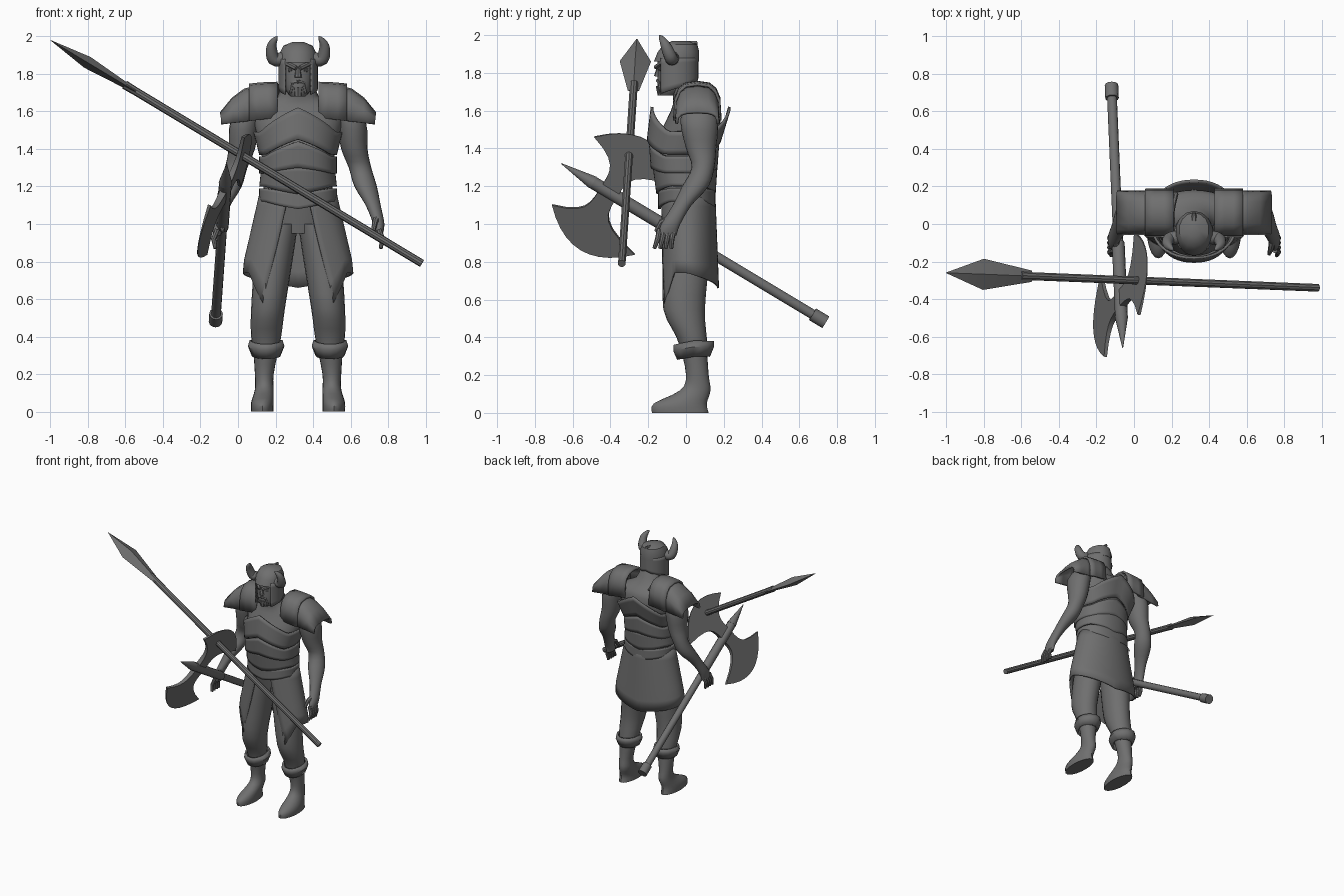
import bpy, bmesh, math
from math import sin, cos, pi, radians
from mathutils import Vector

cube = bpy.data.objects.get("Cube")
if cube:
    bpy.data.objects.remove(cube)

grey = bpy.data.materials.new("stone_grey")
grey.use_nodes = True
tone = (.16, .16, .16, 1)
grey.diffuse_color = tone
grey.node_tree.nodes["Principled BSDF"].inputs["Base Color"].default_value = tone

middle = .32  # the figure stands off centre
parts = []


def at(side, out, y, z):
    return Vector((middle + side * out, y, z))


def power(value, exponent):
    return math.copysign(abs(value) ** exponent, value)


def circle(count):
    return [2 * pi * i / count for i in range(count)]


def fractions(count):
    return [i / count for i in range(count + 1)]


def finish(name, bm, thickness):
    bmesh.ops.recalc_face_normals(bm, faces=bm.faces)
    mesh = bpy.data.meshes.new(name)
    bm.to_mesh(mesh)
    bm.free()
    mesh.materials.append(grey)
    obj = bpy.data.objects.new(name, mesh)
    bpy.context.collection.objects.link(obj)
    if thickness:
        shell = obj.modifiers.new("thickness", 'SOLIDIFY')
        shell.thickness = thickness
        shell.offset = 0
    parts.append(obj)
    return obj


def skin(name, rows, closed=True, caps=True, thickness=0):
    """Skin a list of point rows."""
    bm = bmesh.new()
    verts = [[bm.verts.new(point) for point in row] for row in rows]
    count = len(rows[0])
    for low, high in zip(verts, verts[1:]):
        for i in range(count if closed else count - 1):
            j = (i + 1) % count
            bm.faces.new((low[i], low[j], high[j], high[i]))
    if closed and caps:
        bm.faces.new(verts[0])
        bm.faces.new(verts[-1])
    return finish(name, bm, thickness)


def flowing(keys, steps):
    """Smooth curve through the key rings."""
    keys = [Vector(key) for key in keys]
    result = [keys[0]]
    for i in range(len(keys) - 1):
        start, end = keys[i], keys[i + 1]
        leave = (end - keys[max(i - 1, 0)]) / 2
        arrive = (keys[min(i + 2, len(keys) - 1)] - start) / 2
        for t in fractions(steps)[1:]:
            ease = t * t * (3 - 2 * t)
            result.append(start.lerp(end, ease) + leave * t * (1 - t) ** 2
                          - arrive * t * t * (1 - t))
    return result


def loft(name, side, rings, sides=20, steps=3, caps=True, thickness=0):
    """Level rings given as height, distance out, y, half width, half depth."""
    rows = [[at(side, out + width * sin(a), y - depth * cos(a), z)
             for a in circle(sides)]
            for z, out, y, width, depth in flowing(rings, steps)]
    return skin(name, rows, True, caps, thickness)


def tube(name, points, radii, sides=10, flat=1, across=(1, 0, 0)):
    """Round or flattened tube along a path."""
    points = [Vector(point) for point in points]
    rows = []
    for i, point in enumerate(points):
        tangent = points[min(i + 1, len(points) - 1)] - points[max(i - 1, 0)]
        tangent.normalize()
        u = Vector(across)
        u = (u - tangent * u.dot(tangent)).normalized()
        v = tangent.cross(u) * flat
        rows.append([point + radii[i] * (u * cos(a) + v * sin(a)) for a in circle(sides)])
    return skin(name, rows)


def peak(base, rise):
    """Edge height with a chevron at front and back."""
    def height(a):
        off_centre = min(a % pi, pi - a % pi)
        return base + rise * max(0, 1 - off_centre)
    return height


def plate_band(name, bottom, top, low, high):
    """Armour round the trunk; low and high give half width, front and back."""
    rows = []
    for t in fractions(5):
        width, front, back = Vector(low).lerp(Vector(high), t)
        row = []
        for a in circle(48):
            y = (front + back) / 2 - (back - front) / 2 * power(cos(a), .9)
            z = bottom(a) + (top(a) - bottom(a)) * t
            row.append(at(1, width * power(sin(a), .9), y, z))
        rows.append(row)
    skin(name, rows, True, False, .014)


def wrap(name, opening, shape, thickness):
    """Sheet wrapped round the back, open at the front by a changing angle."""
    rows = []
    for t in fractions(6):
        row = []
        for i in range(-24, 25):
            reach = abs(i) / 24
            a = pi - reach * (pi - opening(t))
            out, y, z = shape(a, t, reach)
            row.append(at(power(i, 0), out, y, z))
        rows.append(row)
    skin(name, rows, False, False, thickness)


# Trunk, neck and head
loft("torso", 1, [(.95, 0, .02, .15, .1), (1.1, 0, .02, .19, .13),
                  (1.25, 0, 0, .18, .14), (1.4, 0, 0, .2, .17),
                  (1.6, 0, .05, .24, .13), (1.68, 0, .02, .11, .09),
                  (1.8, 0, -.03, .08, .07)], 32)
loft("head", 1, [(1.68, 0, -.09, .04, .05), (1.72, 0, -.07, .07, .08),
                 (1.8, 0, -.05, .09, .1), (1.9, 0, -.05, .09, .1)])

# Breastplate with raised points, then the waist plates
plate_band("breastplate", peak(1.37, .08), peak(1.49, .13),
           (.2, -.2, .18), (.23, -.18, .23))
plate_band("waist_plate", peak(1.27, .03), peak(1.36, .08),
           (.2, -.18, .16), (.2, -.19, .17))
plate_band("lower_waist_plate", peak(1.2, -.04), peak(1.29, .02),
           (.2, -.15, .15), (.19, -.17, .16))
plate_band("belt", peak(1.12, -.04), peak(1.19, -.02),
           (.2, -.14, .15), (.2, -.14, .15))


# Skirt: two pointed flaps in front and a long back
def skirt_shape(a, t, reach):
    end = pi - reach * (pi - .7)
    flap = max(0, 1 - (end - .7) / .4)
    tail = max(0, end / pi * 2 - 1)
    hem = .74 - .16 * flap - .08 * tail
    out = (.2 + .09 * min(1, t * 1.1)) * sin(a)
    return out, .01 - (.14 + .02 * t) * cos(a), 1.17 + (hem - 1.17) * t


wrap("skirt", lambda t: .25 + .45 * t, skirt_shape, .01)


# Helmet
def guard_shape(a, t, reach):
    low = 1.77 - .08 * reach
    return .1 * sin(a), -.05 - .11 * cos(a), low + (1.88 - low) * t


wrap("helmet_guard", lambda t: .75, guard_shape, .01)
loft("helmet_cap", 1, [(1.86, 0, -.05, .1, .12), (1.91, 0, -.04, .1, .11),
                       (1.95, 0, -.03, .08, .09), (1.97, 0, -.03, .03, .04)], 14, 1)
tube("helmet_crest", [(middle, 0, 1.95), (middle, .06, 1.96)], [.02, .01], 6)

# Face
tube("nose", [(middle, -.14, 1.84), (middle, -.15, 1.78)], [.01, .02], 8)
tube("chin_beard", [(middle, -.13, 1.73), (middle, -.13, 1.68)], [.03, .02], 8)


def shoulder_plate(name, side, start, span, crown, fall, depth):
    """Arched strip over the shoulder whose crown falls away outwards."""
    rows = []
    for t in fractions(3):
        top = crown - fall * t * t
        rim = 1.58 - .12 * (start + span * t)
        rows.append([at(side, start + span * t, .06 - depth * power(cos(a), .7),
                        rim + (top - rim) * power(sin(a), .6))
                     for a in [pi * f for f in fractions(8)]])
    skin(name, rows, False, False, .016)


# Limbs, shoulder armour, horns and face details, both sides
for side, label in ((1, "left_"), (-1, "right_")):
    loft(label + "leg", side, [
        (1, .09, 0, .09, .11), (.8, .13, 0, .1, .12), (.55, .16, -.01, .09, .11),
        (.4, .17, .03, .08, .08), (.3, .17, .05, .06, .07)])
    loft(label + "boot", side, [
        (.35, .17, .04, .07, .07), (.2, .18, .06, .05, .06), (.12, .18, .05, .05, .08),
        (.05, .19, -.03, .06, .14), (0, .19, -.03, .06, .15)])
    cuff = loft(label + "boot_cuff", side, [
        (.3, .17, .04, .07, .08), (.35, .17, .04, .09, .1), (.38, .17, .04, .08, .1)],
        16, 1, False, .015)
    for vertex in cuff.data.vertices:  # dip the cuff towards the shin
        vertex.co.z -= max(0, .04 - vertex.co.y) / 5
    loft(label + "arm", side, [
        (1.67, .22, .07, .05, .06), (1.55, .28, .07, .08, .1), (1.4, .3, .08, .07, .08),
        (1.3, .33, .09, .06, .06), (1.2, .36, .05, .06, .07), (1.1, .4, -.02, .04, .05),
        (1, .43, -.08, .03, .05), (.94, .43, -.1, .02, .05)])
    for n in range(4):
        y = n / 40 - .14
        tube(label + "finger", [at(side, .43, y, .97), at(side, .45, y - .01, .92),
                                at(side, .44, 1.2 * y, .87)], [.015, .014, .01], 8)
    tube(label + "thumb", [at(side, .42, -.08, 1.03), at(side, .41, -.13, 1.01),
                           at(side, .4, -.16, .96)], [.02, .016, .01], 8)

    shoulder_plate(label + "inner_shoulder_plate", side, .11, .15, 1.75, .01, .12)
    shoulder_plate(label + "outer_shoulder_plate", side, .22, .19, 1.73, .14, .11)

    horn = flowing([at(side, .08, -.07, 1.88), at(side, .13, -.08, 1.88),
                    at(side, .14, -.11, 1.95), at(side, .11, -.14, 2)], 4)
    tube(label + "horn", horn, [.034 * (1 - t ** 3) + .002 for t in fractions(12)],
         12, 1, (0, 1, 0))
    tube(label + "brow", [at(side, .01, -.16, 1.83), at(side, .07, -.12, 1.86)],
         [.013, .012], 6, 1, (0, 0, 1))
    tube(label + "eye", [at(side, .03, -.14, 1.82), at(side, .05, -.13, 1.82)],
         [.01, .01], 8, 1, (0, 0, 1))
    tube(label + "moustache", [at(side, 0, -.15, 1.76), at(side, .03, -.14, 1.75),
                               at(side, .04, -.13, 1.7)], [.01, .01, .01], 6)

tube("shoulder_hook", flowing([(.2, -.02, 1.65), (.2, .07, 1.74), (.22, .16, 1.67)], 3),
     [.017] * 7, 8)

# Spear
tip, butt = Vector((-1, -.26, 1.98)), Vector((.98, -.34, .79))
neck = tip.lerp(butt, .23)
tube("spear_shaft", [tip.lerp(butt, .2), neck, butt], [.024, .022, .021])
tube("spear_head", [tip, tip.lerp(butt, .1), neck], [.002, .083, .03], 4, .4, (0, 1, 0))

# Battle axe
foot, spike = Vector((-.12, .74, .48)), Vector((-.06, -.66, 1.32))


def axe_rod(name, start, end, first, last):
    tube(name, [foot.lerp(spike, start), foot.lerp(spike, end)], [first, last], 12)


axe_rod("axe_shaft", 0, .9, .026, .026)
axe_rod("axe_pommel", 0, .05, .036, .036)
axe_rod("axe_socket", .6, .88, .034, .034)
axe_rod("axe_spike", .88, 1, .036, .002)

# Crescent blades: hollow inner edges meeting a bowed cutting edge
hub = foot.lerp(spike, .82)
along = (spike - foot).normalized()
outward = Vector((.14, .2, .27))
outward = (outward - along * outward.dot(along)).normalized()
normal = along.cross(outward)
inner = fractions(6)
outline = [(.05 + .17 * t ** 3, .23 * t ** .7) for t in inner]
outline += [(.255 * s - .035, .37 - .14 * s * s)
            for s in [1 - 2 * t for t in fractions(10)[1:-1]]]
outline += [(-.05 - .24 * t ** 3, .23 * t ** .7) for t in reversed(inner)]
for side, label in ((1, "upper"), (-1, "lower")):
    faces = [[hub + along * a + outward * side * u + normal * s * (.02 - u / 20)
              for a, u in outline] for s in (1, -1)]
    skin(label + "_axe_blade", faces)

# Smooth shading with sharp edges kept
bpy.ops.object.select_all(action='DESELECT')
for obj in parts:
    obj.select_set(True)
bpy.context.view_layer.objects.active = parts[0]
bpy.ops.object.shade_smooth_by_angle(angle=radians(35))
